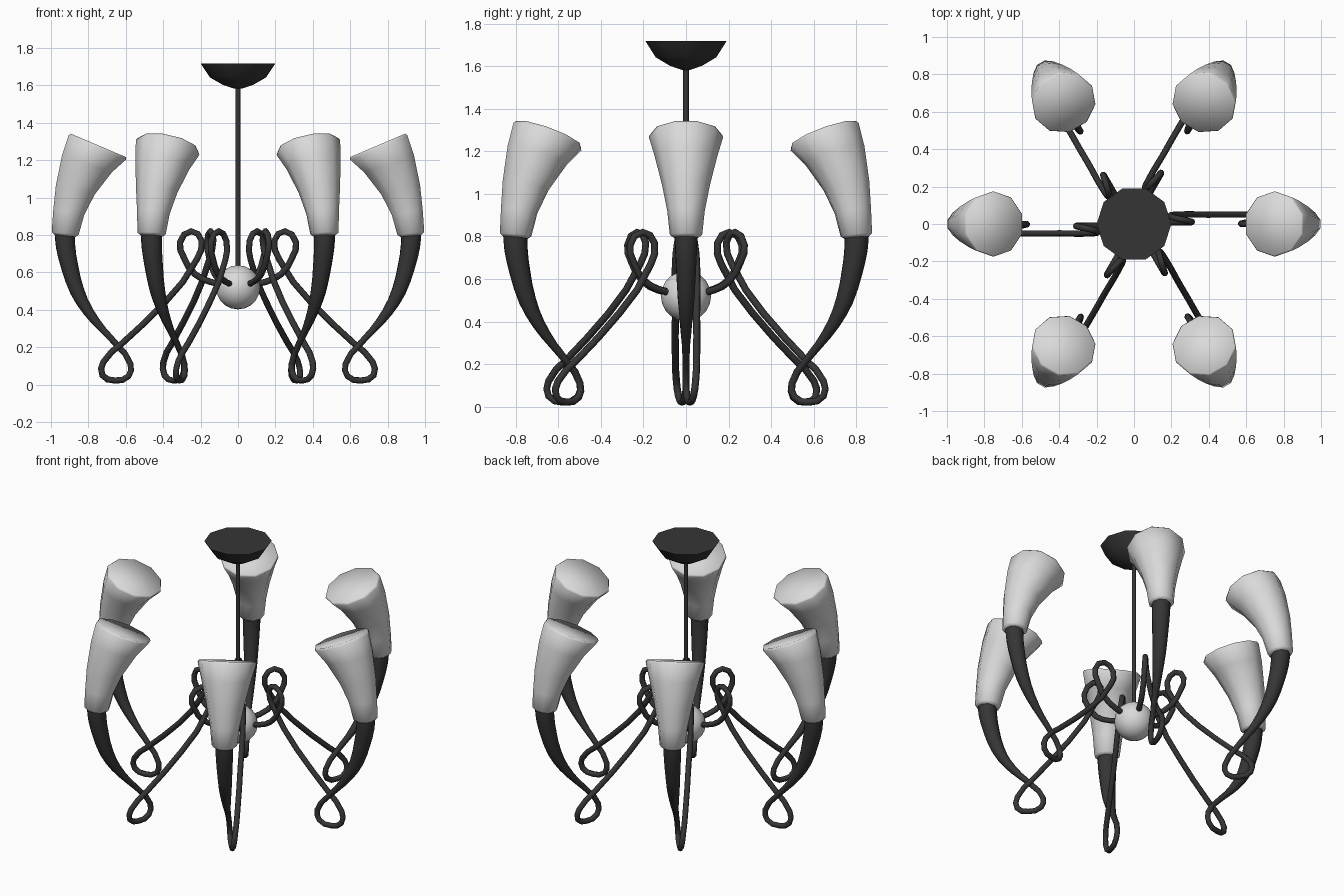
import bpy, bmesh
from math import sin, cos, pi, radians
from mathutils import Vector

cube = bpy.data.objects.get("Cube")
if cube:
    bpy.data.objects.remove(cube, do_unlink=True)


def material(name, value):
    m = bpy.data.materials.new(name)
    m.use_nodes = True
    color = (value, value, value, 1)
    m.diffuse_color = color
    m.node_tree.nodes["Principled BSDF"].inputs["Base Color"].default_value = color
    return m


dark = material("dark iron", 0.036)
light = material("frosted glass", 0.7)


def add(name, mesh, mat, angle=50, turn=0):
    if not mesh.materials:
        mesh.materials.append(mat)
    ob = bpy.data.objects.new(name, mesh)
    bpy.context.collection.objects.link(ob)
    ob.rotation_euler.z = turn
    bpy.ops.object.select_all(action='DESELECT')
    ob.select_set(True)
    bpy.context.view_layer.objects.active = ob
    bpy.ops.object.shade_smooth_by_angle(angle=radians(angle))
    return ob


def loft(name, rings, sides):
    """Skin rings given as (x, z, radius, tilt in degrees), capped at both ends."""
    bm = bmesh.new()
    loops = []
    for x, z, r, tilt in rings:
        a = radians(tilt)
        loop = []
        for i in range(sides):
            t = 2 * pi * i / sides + (pi / 2 if x else 0)
            u = r * cos(t)
            loop.append(bm.verts.new((x + u * cos(a), r * sin(t), z + u * sin(a))))
        loops.append(loop)
    for low, high in zip(loops, loops[1:]):
        for i in range(sides):
            j = (i + 1) % sides
            bm.faces.new((low[i], low[j], high[j], high[i]))
    bm.faces.new(loops[0][::-1])
    bm.faces.new(loops[-1])
    bmesh.ops.recalc_face_normals(bm, faces=bm.faces)
    mesh = bpy.data.meshes.new(name)
    bm.to_mesh(mesh)
    bm.free()
    return mesh


def tube(name, points):
    """Round tube along (x, y, z, radius) points."""
    cu = bpy.data.curves.new(name, 'CURVE')
    cu.dimensions = '3D'
    cu.resolution_u = 2
    cu.bevel_depth = 1
    cu.bevel_resolution = 2
    cu.use_fill_caps = True
    sp = cu.splines.new('BEZIER')
    sp.bezier_points.add(len(points) - 1)
    for bp, (x, y, z, r) in zip(sp.bezier_points, points):
        bp.co = Vector((x, y, z))
        bp.radius = r
        bp.handle_left_type = bp.handle_right_type = 'AUTO'
    ob = bpy.data.objects.new(name, cu)
    bpy.context.collection.objects.link(ob)
    bpy.context.view_layer.update()
    mesh = bpy.data.meshes.new_from_object(
        ob.evaluated_get(bpy.context.evaluated_depsgraph_get()))
    bpy.data.objects.remove(ob, do_unlink=True)
    mesh.materials.clear()
    return mesh


# Ceiling canopy, rod and central ball
canopy = loft("canopy", [(0, 1.582, .02, 0), (0, 1.602, .08, 0),
                         (0, 1.642, .15, 0), (0, 1.717, .2, 0)], 10)
add("ceiling_canopy", canopy, dark)
add("rod", loft("rod", [(0, .6, .013, 0), (0, 1.6, .013, 0)], 8), dark)
bm = bmesh.new()
bmesh.ops.create_uvsphere(bm, u_segments=16, v_segments=10, radius=.118)
bmesh.ops.translate(bm, verts=bm.verts, vec=(0, 0, .52))
ball = bpy.data.meshes.new("ball")
bm.to_mesh(ball)
bm.free()
add("central_ball", ball, light)

# Arm: upper loop, long strand, lower loop, then a thickening horn
T = .017
wire = [(.06, .01, .53), (.15, .01, .55), (.23, .01, .59), (.29, .01, .68),
        (.31, .012, .76), (.25, .025, .82), (.195, .04, .77), (.22, .05, .67),
        (.39, .05, .44), (.62, .05, .22), (.72, .045, .12), (.725, .035, .05),
        (.66, .02, .022), (.585, .005, .045), (.575, 0, .11), (.645, 0, .21)]
horn = [(.72, .29, .02), (.80, .39, .03), (.86, .5, .041),
        (.9, .63, .049), (.922, .74, .055), (.927, .82, .057)]
arm = tube("arm", [(x, y, z, T) for x, y, z in wire]
           + [(x, 0, z, r) for x, z, r in horn])

# Shade: flared cup leaning inward with a closed, slanted top
shade = loft("shade", [(.925, .795, .06, 6), (.924, .808, .076, 6),
                       (.905, .92, .088, 9), (.87, 1.04, .112, 13),
                       (.808, 1.18, .148, 19), (.752, 1.268, .175, 23),
                       (.747, 1.279, .168, 23)], 10)

for i in range(6):
    add(f"arm_{i + 1}", arm, dark, 60, i * pi / 3)
    add(f"shade_{i + 1}", shade, light, 75, i * pi / 3)
